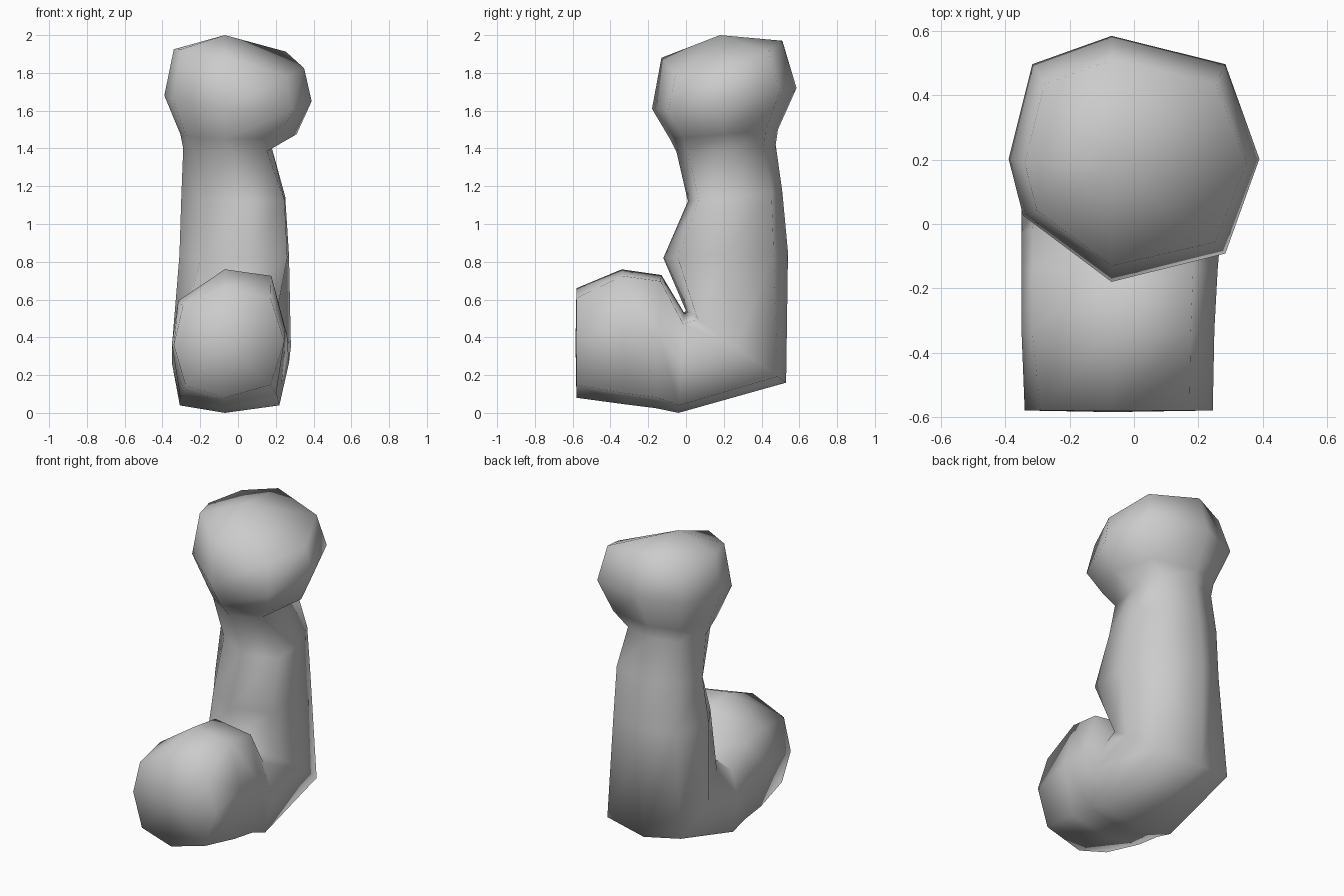
import bpy, bmesh, math

if "Cube" in bpy.data.objects:
    bpy.data.objects.remove(bpy.data.objects["Cube"])

CX = -0.07  # ridge line of the leg in x


def ring(bm, front, back, xl, xr, tilt=0.0, fl=(0.77, 0.77), kb=0.77, shift=0.0, drop=0.0):
    """Eight-sided squarish loop between a front and a back point (y, z)."""
    loop = []
    for i in range(8):
        a = math.tau * i / 8
        s, c = math.sin(a), math.cos(a)
        if i == 7:
            s, c = -fl[0], fl[1]
        elif i % 2:
            k = kb if c < 0 else 0.77
            s, c = math.copysign(k, s), math.copysign(k, c)
        f = (1 - c) / 2
        x = CX + s * ((xr - CX) if s > 0 else (CX - xl)) + shift * max(c, 0)
        y = front[0] + (back[0] - front[0]) * f
        z = front[1] + (back[1] - front[1]) * f + tilt * s * (1 - f) - drop * abs(s)
        loop.append(bm.verts.new((x, y, z)))
    return loop


def cap(bm, loop, centre):
    v = bm.verts.new(centre)
    for i in range(8):
        bm.faces.new((loop[i], loop[(i + 1) % 8], v))


bm = bmesh.new()
FOOT = dict(fl=(0.88, 0.68), kb=0.85)
LEG = dict(fl=(0.72, 0.55), shift=0.09)
HEAD = dict(fl=(0.86, 0.46))
sections = [
    # foot, from toe to ankle crease
    ((-0.58, 0.66), (-0.58, 0.08), -0.34, 0.245, 0.02, dict(fl=(0.82, 0.72))),
    ((-0.34, 0.76), (-0.32, 0.045), -0.35, 0.25, 0.07, FOOT),
    ((-0.13, 0.73), (-0.16, 0.025), -0.35, 0.26, 0.07, FOOT),
    ((-0.01, 0.53), (-0.04, 0.0), -0.35, 0.27, 0.0, FOOT),
    # heel and leg
    ((0.0, 0.54), (0.53, 0.16), -0.35, 0.28, 0.0, dict(fl=(0.77, 0.65), kb=0.83)),
    ((-0.12, 0.82), (0.54, 0.85), -0.31, 0.27, 0.0, LEG),
    ((0.01, 1.12), (0.51, 1.17), -0.30, 0.25, 0.0, LEG),
    ((-0.05, 1.38), (0.475, 1.42), -0.29, 0.18, 0.0, dict(fl=(0.8, 0.55), shift=0.04)),
    # rounded top
    ((-0.085, 1.45), (0.487, 1.50), -0.305, 0.31, 0.0, HEAD),
    ((-0.18, 1.61), (0.585, 1.72), -0.39, 0.39, -0.03, HEAD),
    ((-0.13, 1.88), (0.51, 1.97), -0.34, 0.35, -0.10, dict(drop=0.05, **HEAD)),
]
loops = [ring(bm, *s[:-1], **s[-1]) for s in sections]
for a, b in zip(loops, loops[1:]):
    for i in range(8):
        j = (i + 1) % 8
        bm.faces.new((a[i], a[j], b[j], b[i]))

# toe end and crown
cap(bm, loops[0], (CX, -0.585, 0.37))
cap(bm, loops[-1], (CX, 0.18, 2.0))

bmesh.ops.recalc_face_normals(bm, faces=bm.faces)
for f in bm.faces:
    f.smooth = True
mesh = bpy.data.meshes.new("leg_and_foot")
bm.to_mesh(mesh)
bm.free()
obj = bpy.data.objects.new("leg_and_foot", mesh)
bpy.context.collection.objects.link(obj)
